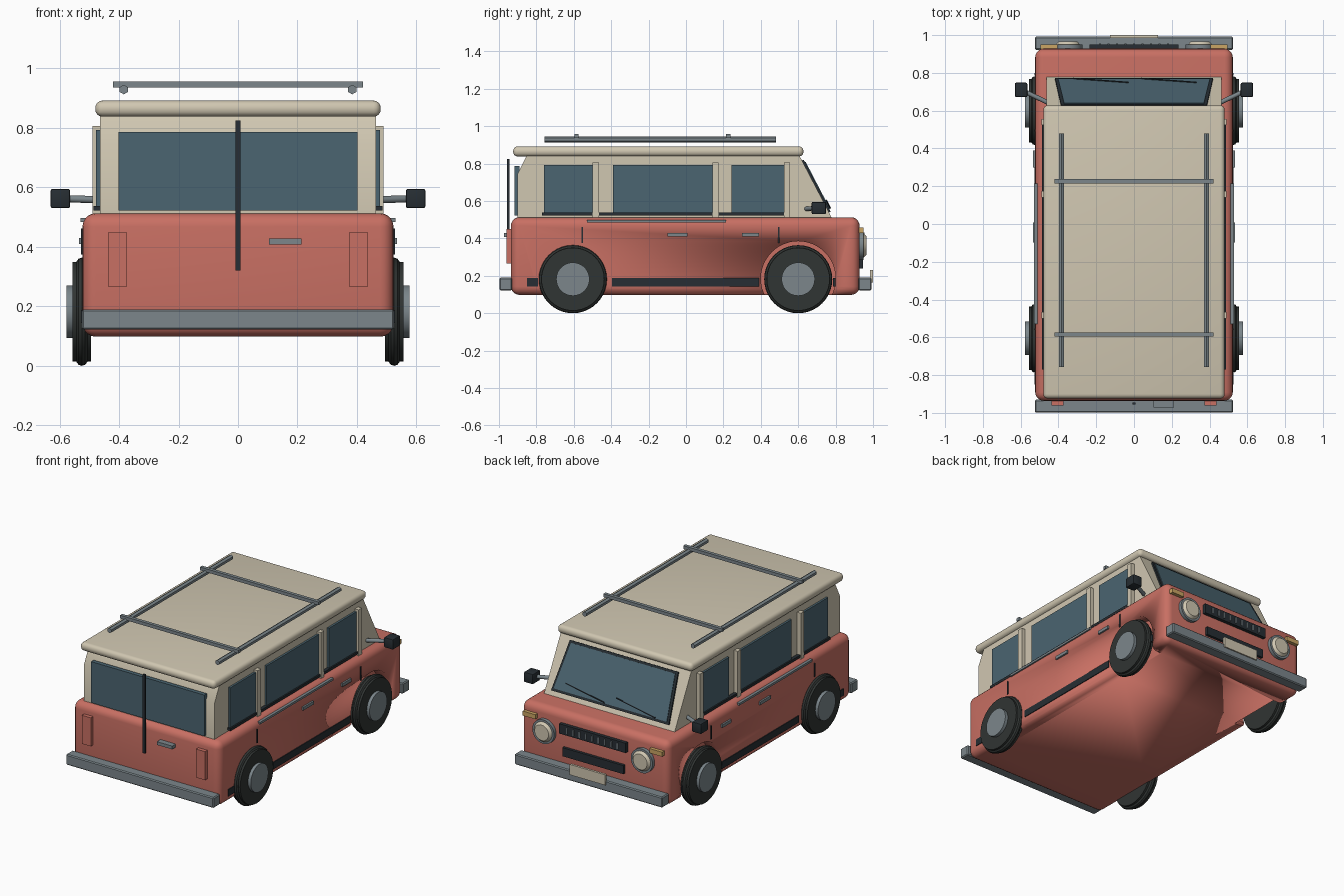
import bpy, bmesh, math
from mathutils import Vector

if "Cube" in bpy.data.objects:
    bpy.data.objects.remove(bpy.data.objects["Cube"])


def mat(name, r, g, b):
    m = bpy.data.materials.new(name)
    m.diffuse_color = (r, g, b, 1)
    m.use_nodes = True
    m.node_tree.nodes["Principled BSDF"].inputs["Base Color"].default_value = m.diffuse_color
    return m


RED = mat("red_paint", 0.58, 0.16, 0.125)
CREAM = mat("cream_paint", 0.63, 0.57, 0.44)
GLASS = mat("glass", 0.07, 0.13, 0.165)
DARK = mat("dark_rubber", 0.02, 0.027, 0.033)
CHROME = mat("grey_metal", 0.2, 0.24, 0.26)
AMBER = mat("amber", 0.6, 0.38, 0.13)
TYRE = mat("tyre", 0.03, 0.035, 0.033)


def finish(name, bm, m):
    me = bpy.data.meshes.new(name)
    bmesh.ops.recalc_face_normals(bm, faces=bm.faces)
    bm.to_mesh(me)
    bm.free()
    ob = bpy.data.objects.new(name, me)
    bpy.context.collection.objects.link(ob)
    me.materials.append(m)
    bpy.ops.object.select_all(action='DESELECT')
    ob.select_set(True)
    bpy.context.view_layer.objects.active = ob
    bpy.ops.object.shade_smooth_by_angle(angle=math.radians(35))
    return ob


def box(name, x, y, z, m, bevel=0.0, seg=2):
    """Box from (min, max) ranges on each axis."""
    bm = bmesh.new()
    bmesh.ops.create_cube(bm, size=1)
    for v in bm.verts:
        v.co = Vector([r[0] if c < 0 else r[1] for c, r in zip(v.co, (x, y, z))])
    if bevel:
        bmesh.ops.bevel(bm, geom=bm.edges[:], offset=bevel, segments=seg,
                        profile=0.5, affect='EDGES')
    return finish(name, bm, m)


def side_boxes(name, x, y, z, m, bevel=0.0):
    for s, tag in ((1, "right"), (-1, "left")):
        box(f"{name}_{tag}", sorted((s * x[0], s * x[1])), y, z, m, bevel)


def rod(name, a, b, r, m, sides=32, r2=None):
    """Cylinder between two points."""
    a, b = Vector(a), Vector(b)
    bm = bmesh.new()
    bmesh.ops.create_cone(bm, cap_ends=True, segments=sides, radius1=r,
                          radius2=r if r2 is None else r2, depth=(b - a).length)
    rot = (b - a).to_track_quat('Z', 'Y')
    for v in bm.verts:
        v.co = rot @ v.co + (a + b) / 2
    return finish(name, bm, m)


def prism(name, pts, x, m):
    """(y, z) outline extruded along x."""
    bm = bmesh.new()
    f = bm.faces.new([bm.verts.new((x[0], p[0], p[1])) for p in pts])
    ext = bmesh.ops.extrude_face_region(bm, geom=[f])
    for v in ext["geom"]:
        if isinstance(v, bmesh.types.BMVert):
            v.co.x = x[1]
    return finish(name, bm, m)


# Lower body with wheel wells cut out
body = box("lower_body", (-0.523, 0.523), (-0.936, 0.928), (0.098, 0.513), RED, 0.045, 5)
for s in (1, -1):
    for y in (0.6, -0.605):
        cutter = rod("wheel_well_cutter", (s * 0.44, y, 0.185), (s * 0.7, y, 0.185), 0.2, RED, 48)
        mod = body.modifiers.new("well", 'BOOLEAN')
        mod.operation, mod.solver, mod.object = 'DIFFERENCE', 'EXACT', cutter
        bpy.context.view_layer.objects.active = body
        bpy.ops.object.modifier_apply(modifier=mod.name)
        bpy.data.objects.remove(cutter)

# Cabin and roof
prism("cabin", [(-0.90, 0.49), (-0.90, 0.745), (-0.85, 0.845), (0.605, 0.845), (0.79, 0.49)],
      (-0.464, 0.464), CREAM)
box("roof", (-0.48, 0.48), (-0.924, 0.628), (0.838, 0.892), CREAM, 0.024, 4)

# Side windows, posts and sill strip
for i, y in enumerate(((-0.76, -0.5), (-0.39, 0.142), (0.243, 0.525))):
    side_boxes(f"side_window_{i}", (0.455, 0.477), y, (0.53, 0.793), GLASS)
for i, y in enumerate((-0.483, 0.158, 0.54)):
    side_boxes(f"window_post_{i}", (0.455, 0.49), (y - 0.017, y + 0.017), (0.51, 0.807), CREAM)
side_boxes("window_sill", (0.455, 0.486), (-0.77, 0.55), (0.522, 0.538), DARK)

# Rear window and centre bar
box("rear_window", (-0.402, 0.402), (-0.916, -0.89), (0.522, 0.786), GLASS)
box("rear_centre_bar", (-0.008, 0.008), (-0.956, -0.944), (0.32, 0.825), DARK)

# Windscreen: trapezoid plates lying on the sloped front
A, B = Vector((0, 0.782, 0.505)), Vector((0, 0.608, 0.84))
UP = (B - A).normalized()
OUT = Vector((0, -UP.z * -1, -UP.y))


def screen(name, wb, wt, lo, hi, d0, d1, m):
    bm = bmesh.new()
    loops = []
    for d in (d0, d1):
        loops.append([bm.verts.new(A + (B - A) * t + OUT * d + Vector((w, 0, 0)))
                      for w, t in ((-wb, lo), (wb, lo), (wt, hi), (-wt, hi))])
    for lp in loops:
        bm.faces.new(lp)
    for i in range(4):
        j = (i + 1) % 4
        bm.faces.new((loops[0][i], loops[0][j], loops[1][j], loops[1][i]))
    finish(name, bm, m)


screen("windscreen_frame", 0.418, 0.385, 0.10, 0.93, -0.01, 0.010, DARK)
screen("windscreen", 0.402, 0.370, 0.14, 0.89, 0.0, 0.014, GLASS)
for x in (0.04, -0.32):
    rod("windscreen_wiper", A + (B - A) * 0.15 + OUT * 0.017 + Vector((x, 0, 0)),
        A + (B - A) * 0.27 + OUT * 0.017 + Vector((x + 0.29, 0, 0)), 0.004, DARK, 6)

# Bumpers and plate
box("rear_bumper", (-0.525, 0.525), (-0.998, -0.93), (0.122, 0.19), CHROME, 0.006, 1)
box("front_bumper", (-0.525, 0.525), (0.922, 0.992), (0.122, 0.19), CHROME, 0.006, 1)
box("front_plate", (-0.126, 0.126), (0.985, 1.0), (0.165, 0.232), CREAM)

# Tail lamps and tailgate handle
side_boxes("tail_lamp", (0.374, 0.438), (-0.96, -0.92), (0.266, 0.449), RED)
box("tailgate_handle", (0.104, 0.213), (-0.972, -0.93), (0.408, 0.429), CHROME)

# Grille with slats, lower intake
box("grille", (-0.236, 0.236), (0.915, 0.95), (0.382, 0.445), DARK)
for i in range(9):
    x = -0.18 + i * 0.045
    box("grille_slat", (x - 0.004, x + 0.004), (0.93, 0.955), (0.395, 0.432), CHROME)
box("lower_intake", (-0.217, 0.217), (0.915, 0.946), (0.24, 0.295), DARK)

# Headlamps and indicators
for s in (1, -1):
    rod("headlamp_ring", (s * 0.35, 0.915, 0.362), (s * 0.35, 0.95, 0.362), 0.077, CHROME)
    rod("headlamp_lens", (s * 0.35, 0.945, 0.362), (s * 0.35, 0.966, 0.362), 0.068, CREAM, 32, 0.05)
side_boxes("indicator", (0.405, 0.495), (0.90, 0.95), (0.428, 0.457), AMBER)

# Side trim, sills, handles and door seams
side_boxes("side_trim", (0.51, 0.529), (-0.53, 0.215), (0.484, 0.498), CHROME)
for i, y in enumerate(((-0.395, 0.39), (-0.85, -0.79), (0.785, 0.8))):
    side_boxes(f"sill_{i}", (0.51, 0.528), y, (0.144, 0.188), DARK)
for i, y in enumerate(((-0.098, 0.008), (0.3, 0.39))):
    side_boxes(f"door_handle_{i}", (0.51, 0.534), y, (0.41, 0.43), CHROME)
for i, y in enumerate((-0.556, 0.495)):
    side_boxes(f"door_seam_{i}", (0.51, 0.528), (y - 0.004, y + 0.004), (0.375, 0.462), DARK)

# Wheels
for s in (1, -1):
    for y in (0.6, -0.605):
        def disc(name, x0, x1, r, m):
            rod(name, (s * x0, y, 0.182), (s * x1, y, 0.182), r, m, 40)
        disc("tyre", 0.494, 0.557, 0.168, TYRE)
        bpy.ops.mesh.primitive_torus_add(major_segments=40, minor_segments=10, major_radius=0.163,
                                         minor_radius=0.019, location=(s * 0.525, y, 0.182),
                                         rotation=(0, math.pi / 2, 0))
        ob = bpy.context.object
        ob.name = "tyre_tread"
        ob.data.materials.append(TYRE)
        bpy.ops.object.shade_smooth_by_angle()
        disc("hubcap", 0.55, 0.577, 0.089, CHROME)

# Door mirrors
side_boxes("mirror", (0.565, 0.63), (0.672, 0.748), (0.53, 0.595), DARK, 0.006)
for s in (1, -1):
    rod("mirror_arm", (s * 0.455, 0.642, 0.558), (s * 0.575, 0.70, 0.562), 0.012, CHROME, 12)

# Roof rack
for s in (1, -1):
    rod("rack_rail", (s * 0.384, -0.757, 0.929), (s * 0.384, 0.48, 0.929), 0.016, CHROME, 6)
for y in (-0.585, 0.226):
    box("rack_crossbar", (-0.421, 0.421), (y - 0.011, y + 0.011), (0.936, 0.957), CHROME)
